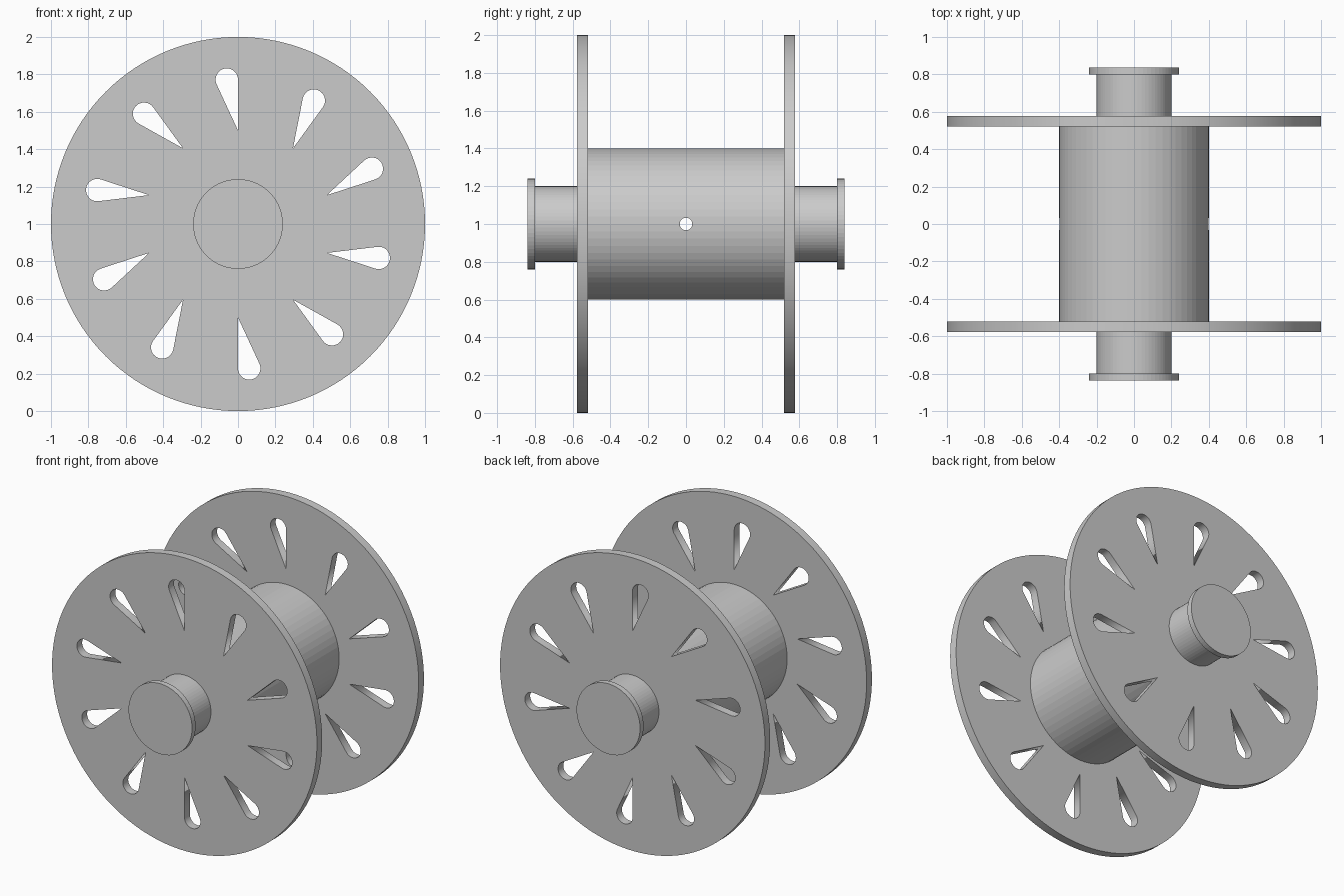
import bpy, bmesh
from math import sin, cos, pi, atan2, asin, sqrt, radians
from mathutils import Matrix

if "Cube" in bpy.data.objects:
    bpy.data.objects.remove(bpy.data.objects["Cube"])

CZ = 1.0      # axle height
SIDES = 64


def add_object(name, bm):
    bmesh.ops.recalc_face_normals(bm, faces=bm.faces)
    me = bpy.data.meshes.new(name)
    bm.to_mesh(me)
    bm.free()
    ob = bpy.data.objects.new(name, me)
    bpy.context.collection.objects.link(ob)
    return ob


def cylinder(name, r, length, axis, sides):
    bm = bmesh.new()
    bmesh.ops.create_cone(bm, cap_ends=True, segments=sides, radius1=r, radius2=r,
                          depth=length, matrix=Matrix.Rotation(pi / 2, 4, axis))
    bmesh.ops.translate(bm, verts=bm.verts, vec=(0, 0, CZ))
    return add_object(name, bm)


def teardrop():
    """Slot outline: pointed tip towards the axle, round end outwards."""
    tip, c, r = (0.0, 0.5), (-0.06, 0.772), 0.06
    dx, dy = tip[0] - c[0], tip[1] - c[1]
    half = pi / 2 - asin(r / sqrt(dx * dx + dy * dy))
    start = atan2(dy, dx) + half
    sweep, n = 2 * pi - 2 * half, 16
    arc = [(c[0] + r * cos(start + sweep * i / n),
            c[1] + r * sin(start + sweep * i / n)) for i in range(n + 1)]
    return [tip] + arc


def add_loop(curve, pts):
    sp = curve.splines.new('POLY')
    sp.points.add(len(pts) - 1)
    for p, (x, y) in zip(sp.points, pts):
        p.co = (x, y, 0, 1)
    sp.use_cyclic_u = True


# Flange: disc with ten teardrop slots, filled and extruded from a 2D curve
cu = bpy.data.curves.new("flange_outline", 'CURVE')
cu.dimensions, cu.fill_mode, cu.extrude = '2D', 'BOTH', 0.0285
add_loop(cu, [(cos(2 * pi * i / 128), sin(2 * pi * i / 128)) for i in range(128)])
for k in range(10):
    a = radians(36 * k)
    add_loop(cu, [(x * cos(a) - y * sin(a), x * sin(a) + y * cos(a)) for x, y in teardrop()])
outline = bpy.data.objects.new("flange_outline", cu)
bpy.context.collection.objects.link(outline)
flat = bpy.data.meshes.new_from_object(
    outline.evaluated_get(bpy.context.evaluated_depsgraph_get()))
bpy.data.objects.remove(outline)

for side, name in ((-1, "front"), (1, "back")):
    bm = bmesh.new()
    bm.from_mesh(flat)
    bmesh.ops.remove_doubles(bm, verts=bm.verts, dist=1e-5)
    bmesh.ops.transform(bm, verts=bm.verts,
                        matrix=Matrix.Translation((0, side * 0.5485, CZ)) @ Matrix.Rotation(pi / 2, 4, 'X'))
    add_object(name + "_flange", bm)

    # Axle stub with end lip, lathed about the y axis
    bm = bmesh.new()
    profile = [(0, 0.56), (0.2, 0.56), (0.2, 0.8), (0.24, 0.8), (0.24, 0.838), (0, 0.838)]
    vs = [bm.verts.new((r, side * y, 0)) for r, y in profile]
    es = [bm.edges.new(e) for e in zip(vs, vs[1:])]
    bmesh.ops.spin(bm, geom=vs + es, cent=(0, 0, 0), axis=(0, 1, 0),
                   angle=2 * pi, steps=SIDES, use_merge=True)
    bmesh.ops.remove_doubles(bm, verts=bm.verts, dist=1e-5)
    bmesh.ops.translate(bm, verts=bm.verts, vec=(0, 0, CZ))
    add_object(name + "_axle_stub", bm)

# Core drum with a small cross hole
core = cylinder("core_drum", 0.4, 1.06, 'X', SIDES)
cutter = cylinder("cross_hole_cutter", 0.033, 1.0, 'Y', 24)
cutter.hide_render = True
mod = core.modifiers.new("cross_hole", 'BOOLEAN')
mod.operation, mod.solver, mod.object = 'DIFFERENCE', 'EXACT', cutter
bpy.context.view_layer.objects.active = core
bpy.ops.object.modifier_apply(modifier=mod.name)
bpy.data.objects.remove(cutter)
